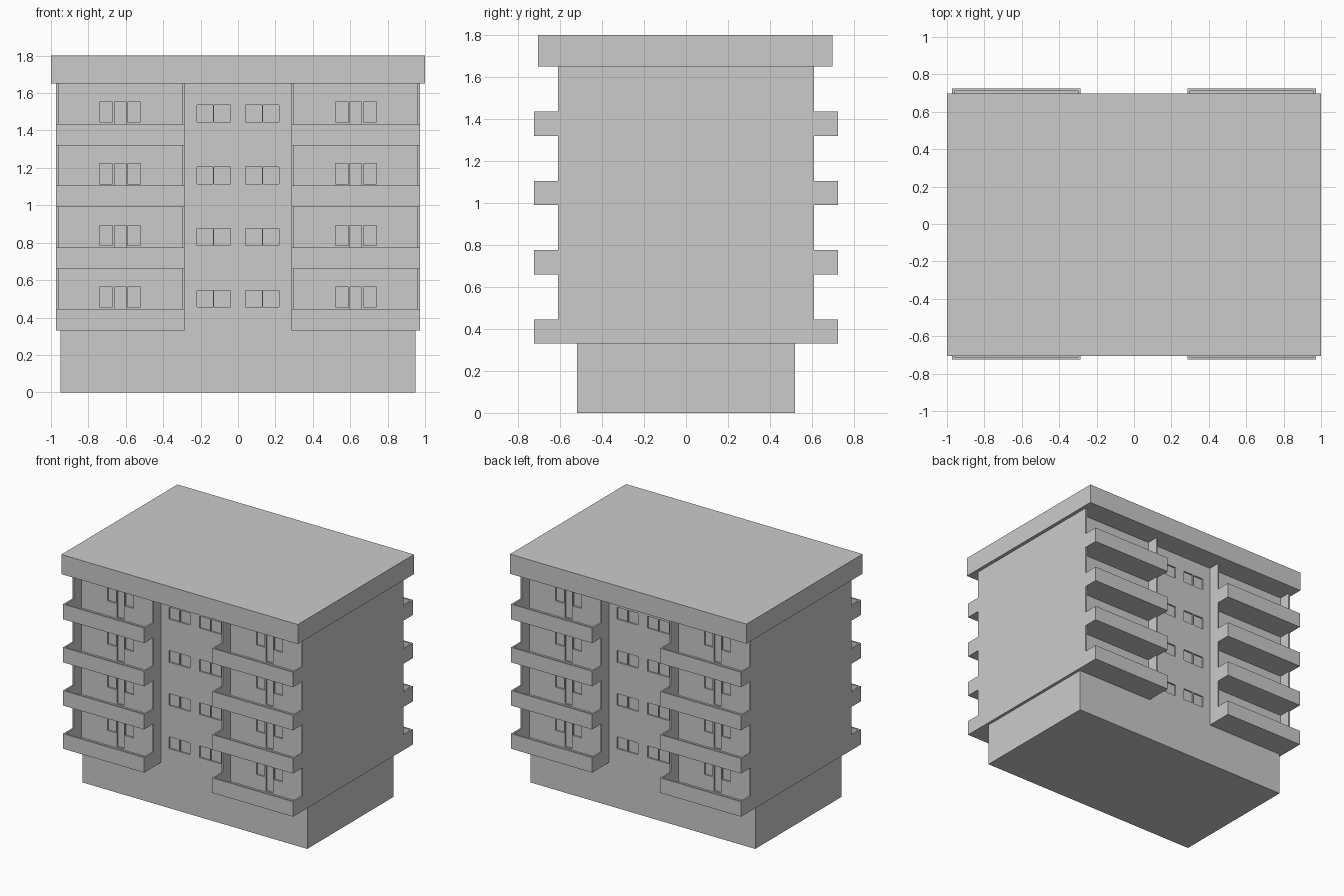
import bpy, bmesh

if "Cube" in bpy.data.objects:
    bpy.data.objects.remove(bpy.data.objects["Cube"])

FLOORS = [0.33, 0.66, 0.99, 1.32]
WALL = 0.012            # thickness of balcony walls
FACE, FIN, OUT = 0.52, 0.61, 0.724   # facade, fin and parapet depths
X_IN, X_OUT = 0.287, 0.973


def add_box(bm, x0, x1, y0, y1, z0, z1):
    x0, x1 = sorted((x0, x1))
    y0, y1 = sorted((y0, y1))
    v = bmesh.ops.create_cube(bm, size=1)["verts"]
    bmesh.ops.scale(bm, vec=(x1 - x0, y1 - y0, z1 - z0), verts=v)
    bmesh.ops.translate(bm, vec=((x0 + x1) / 2, (y0 + y1) / 2, (z0 + z1) / 2), verts=v)


def make_object(name, boxes):
    bm = bmesh.new()
    for b in boxes:
        add_box(bm, *b)
    me = bpy.data.meshes.new(name)
    bm.to_mesh(me)
    bm.free()
    ob = bpy.data.objects.new(name, me)
    bpy.context.collection.objects.link(ob)
    return ob


def extruded_outline(name, outline, z0, z1):
    bm = bmesh.new()
    face = bm.faces.new([bm.verts.new((x, y, z0)) for x, y in outline])
    ext = bmesh.ops.extrude_face_region(bm, geom=[face])["geom"]
    bmesh.ops.translate(bm, vec=(0, 0, z1 - z0),
                        verts=[g for g in ext if isinstance(g, bmesh.types.BMVert)])
    bmesh.ops.recalc_face_normals(bm, faces=bm.faces)
    me = bpy.data.meshes.new(name)
    bm.to_mesh(me)
    bm.free()
    ob = bpy.data.objects.new(name, me)
    bpy.context.collection.objects.link(ob)
    return ob


# Ground storey, upper core and roof slab
make_object("base", [(-0.95, 0.95, -FACE, FACE, 0, 0.33)])
core = make_object("upper_core", [(-0.965, 0.965, -FACE, FACE, 0.33, 1.65)])
make_object("roof_slab", [(-1, 1, -0.705, 0.697, 1.65, 1.80)])

# Shallow recesses for stair windows and balcony doors
cuts = []
for z in FLOORS:
    for sx in (-1, 1):
        for sy in (-1, 1):
            y = (sy * (FACE - 0.012), sy * (FACE + 0.03))
            for a, b in ((0.04, 0.127), (0.133, 0.22), (0.52, 0.59), (0.67, 0.74)):
                top = 0.215 if a < 0.3 else 0.233
                cuts.append((sx * a, sx * b, *y, z + 0.125, z + top))
            cuts.append((sx * 0.60, sx * 0.66, *y, z + 0.02, z + 0.233))
cutter = make_object("window_cutter", cuts)
cutter.hide_render = True
cutter.display_type = 'WIRE'
mod = core.modifiers.new("window_recesses", 'BOOLEAN')
mod.operation = 'DIFFERENCE'
mod.solver = 'EXACT'
mod.object = cutter

for sx, side in ((-1, "left"), (1, "right")):
    # Outer side wall spans the whole depth
    make_object(side + "_side_wall",
                [(sx * (X_OUT - WALL), sx * X_OUT, -FIN, FIN, 0.33, 1.65)])
    for sy, end in ((-1, "front"), (1, "back")):
        # Full height fin on the stairwell side
        make_object(f"{side}_{end}_fin",
                    [(sx * X_IN, sx * (X_IN + WALL), sy * FACE, sy * FIN, 0.33, 1.65)])
        a, b, c, d = X_IN, X_OUT, X_IN + WALL, X_OUT - WALL
        u = [(a, FIN), (a, OUT), (b, OUT), (b, FIN),
             (d, FIN), (d, OUT - WALL), (c, OUT - WALL), (c, FIN)]
        for i, z in enumerate(FLOORS, 1):
            # Balcony floor with a U-shaped parapet on it
            make_object(f"{side}_{end}_balcony_floor_{i}",
                        [(sx * a, sx * b, sy * FACE, sy * OUT, z, z + 0.012)])
            extruded_outline(f"{side}_{end}_parapet_{i}",
                             [(sx * x, sy * y) for x, y in u], z + 0.012, z + 0.115)
